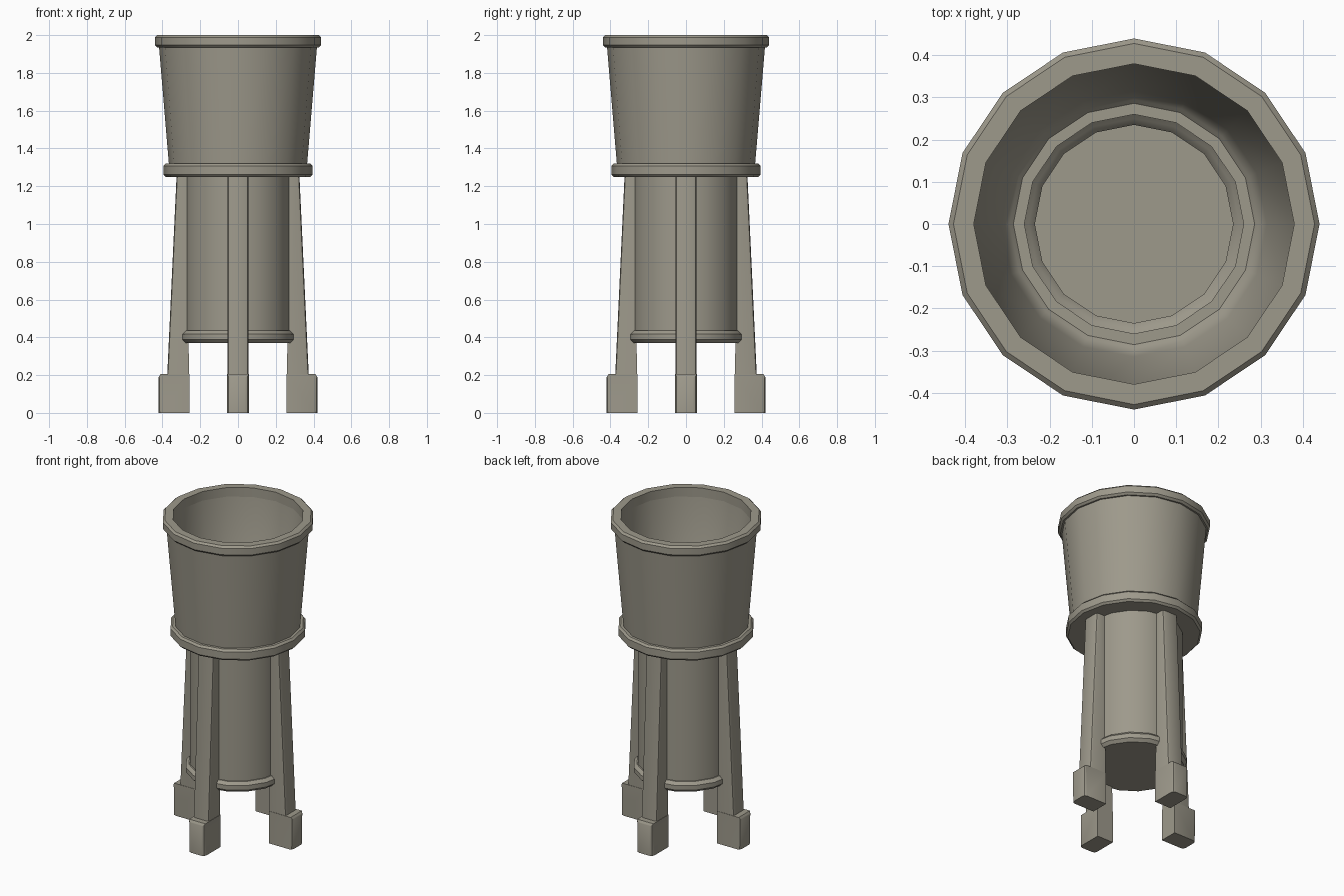
import bpy, bmesh, math
from mathutils import Matrix

if "Cube" in bpy.data.objects:
    bpy.data.objects.remove(bpy.data.objects["Cube"])

SIDES = 16
mat = bpy.data.materials.new("warm grey stone")
mat.diffuse_color = (0.34, 0.32, 0.26, 1)
mat.use_nodes = True
mat.node_tree.nodes["Principled BSDF"].inputs["Base Color"].default_value = mat.diffuse_color


def finish(bm, name, angle=35):
    bmesh.ops.recalc_face_normals(bm, faces=bm.faces)
    me = bpy.data.meshes.new(name)
    bm.to_mesh(me)
    bm.free()
    ob = bpy.data.objects.new(name, me)
    bpy.context.collection.objects.link(ob)
    me.materials.append(mat)
    bpy.ops.object.select_all(action='DESELECT')
    ob.select_set(True)
    bpy.context.view_layer.objects.active = ob
    bpy.ops.object.shade_smooth_by_angle(angle=math.radians(angle))
    return ob


def lathe(name, profile):
    """Revolve a closed (radius, z) outline; radius 0 becomes a pole."""
    bm = bmesh.new()
    rings = []
    for r, z in profile:
        if r == 0:
            rings.append([bm.verts.new((0, 0, z))] * SIDES)
        else:
            rings.append([bm.verts.new((r * math.cos(a), r * math.sin(a), z))
                          for a in (2 * math.pi * i / SIDES for i in range(SIDES))])
    for a, b in zip(rings, rings[1:] + rings[:1]):
        for i in range(SIDES):
            j = (i + 1) % SIDES
            vs = list(dict.fromkeys((a[i], a[j], b[j], b[i])))
            if len(vs) > 2:
                bm.faces.new(vs)
    return finish(bm, name)


def hoop(name, r_in, r_out, z0, z1, c=0.012):
    """Hoop with chamfered outer edges."""
    return lathe(name, [(r_in, z0), (r_out - c, z0), (r_out, z0 + c),
                        (r_out, z1 - c), (r_out - c, z1), (r_in, z1)])


def leg_part(name, outline, half_width, turn, bevel):
    """Extrude an (outward, z) outline sideways, soften its outer corners."""
    bm = bmesh.new()
    a, b = [[bm.verts.new((x, y, z)) for x, z in outline]
            for y in (-half_width, half_width)]
    bm.faces.new(a)
    bm.faces.new(b)
    n = len(outline)
    for i in range(n):
        j = (i + 1) % n
        bm.faces.new((a[i], a[j], b[j], b[i]))
    outer = [e for e in bm.edges
             if abs(e.verts[0].co.z - e.verts[1].co.z) > 0.1
             and min(v.co.x for v in e.verts) > 0.3]
    bmesh.ops.bevel(bm, geom=outer, offset=bevel, segments=2, profile=0.5, affect='EDGES')
    bmesh.ops.transform(bm, matrix=Matrix.Rotation(turn, 4, 'Z'), verts=bm.verts)
    return finish(bm, name)


# Open flared bowl on top of a hollow lower barrel
lathe("body", [(0, 0.37), (0.28, 0.37), (0.28, 1.27), (0.362, 1.27), (0.42, 1.96),
               (0.382, 1.96), (0.315, 1.36), (0.295, 1.325), (0.25, 1.30),
               (0.235, 1.28), (0.235, 0.43), (0, 0.43)])

# Hoops
hoop("top_rim", 0.38, 0.44, 1.935, 2.0)
hoop("middle_band", 0.26, 0.395, 1.25, 1.32)
hoop("base_ring", 0.25, 0.305, 0.37, 0.435, 0.018)

# Four splayed legs with block feet
for i, side in enumerate(("right", "back", "left", "front")):
    t = i * math.pi / 2
    leg_part(side + "_leg", [(0.26, 0.15), (0.377, 0.15), (0.325, 1.26), (0.265, 1.26)],
             0.055, t, 0.014)
    leg_part(side + "_foot", [(0.258, 0), (0.42, 0), (0.42, 0.19), (0.41, 0.205), (0.258, 0.205)],
             0.057, t, 0.02)
